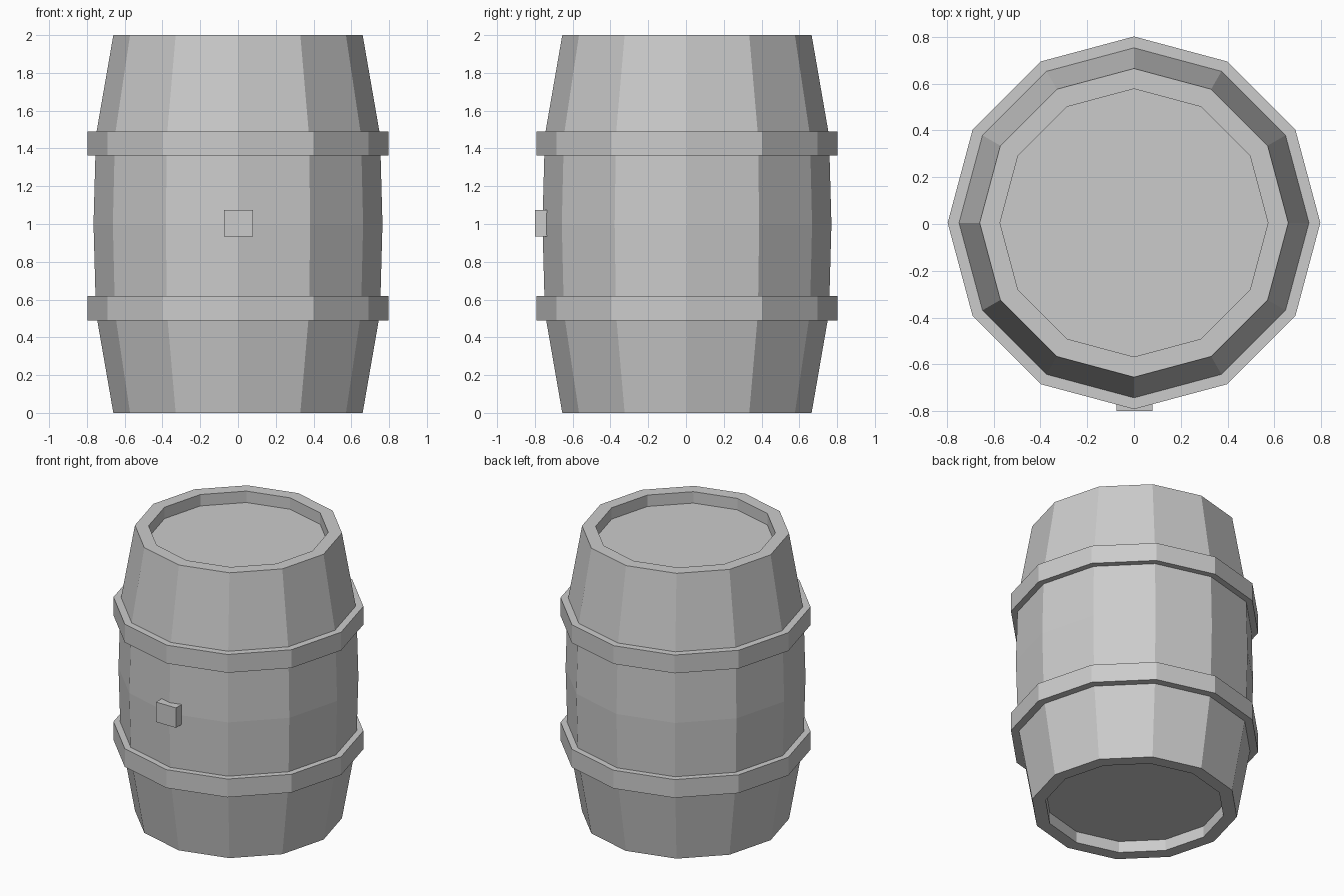
import bpy, bmesh
from math import cos, sin, tau

if "Cube" in bpy.data.objects:
    bpy.data.objects.remove(bpy.data.objects["Cube"])

SIDES = 12
CENTRE_Y = 0.005


def add_object(name, bm):
    bmesh.ops.recalc_face_normals(bm, faces=bm.faces)
    mesh = bpy.data.meshes.new(name)
    bm.to_mesh(mesh)
    bm.free()
    obj = bpy.data.objects.new(name, mesh)
    bpy.context.collection.objects.link(obj)
    return obj


def lathe(name, profile, closed):
    """Sweep (radius, z) points round the z axis; cap the ends or close the loop."""
    bm = bmesh.new()
    rings = [[bm.verts.new((r * cos(tau * i / SIDES), r * sin(tau * i / SIDES), z))
              for i in range(SIDES)] for r, z in profile]
    pairs = list(zip(rings, rings[1:]))
    if closed:
        pairs.append((rings[-1], rings[0]))
    else:
        bm.faces.new(rings[0])
        bm.faces.new(rings[-1])
    for a, b in pairs:
        for i in range(SIDES):
            j = (i + 1) % SIDES
            bm.faces.new((a[i], a[j], b[j], b[i]))
    obj = add_object(name, bm)
    obj.location.y = CENTRE_Y
    return obj


# Bulging staves with a recessed head at each end (lower half mirrored upwards)
lower = [(0.573, 0.08), (0.573, 0.0), (0.66, 0.0), (0.752, 0.53)]
upper = [(r, 2.0 - z) for r, z in reversed(lower)]
lathe("barrel_body", lower + [(0.765, 1.0)] + upper, closed=False)

# Two hoops
for name, z0 in (("lower_hoop", 0.49), ("upper_hoop", 1.363)):
    z1 = z0 + 0.128
    lathe(name, [(0.73, z0), (0.797, z0), (0.797, z1), (0.73, z1)], closed=True)

# Square bung on the front
bm = bmesh.new()
bmesh.ops.create_cube(bm, size=1.0)
bmesh.ops.scale(bm, vec=(0.154, 0.10, 0.14), verts=bm.verts)
bung = add_object("bung", bm)
bung.location = (0.002, -0.75, 1.005)
